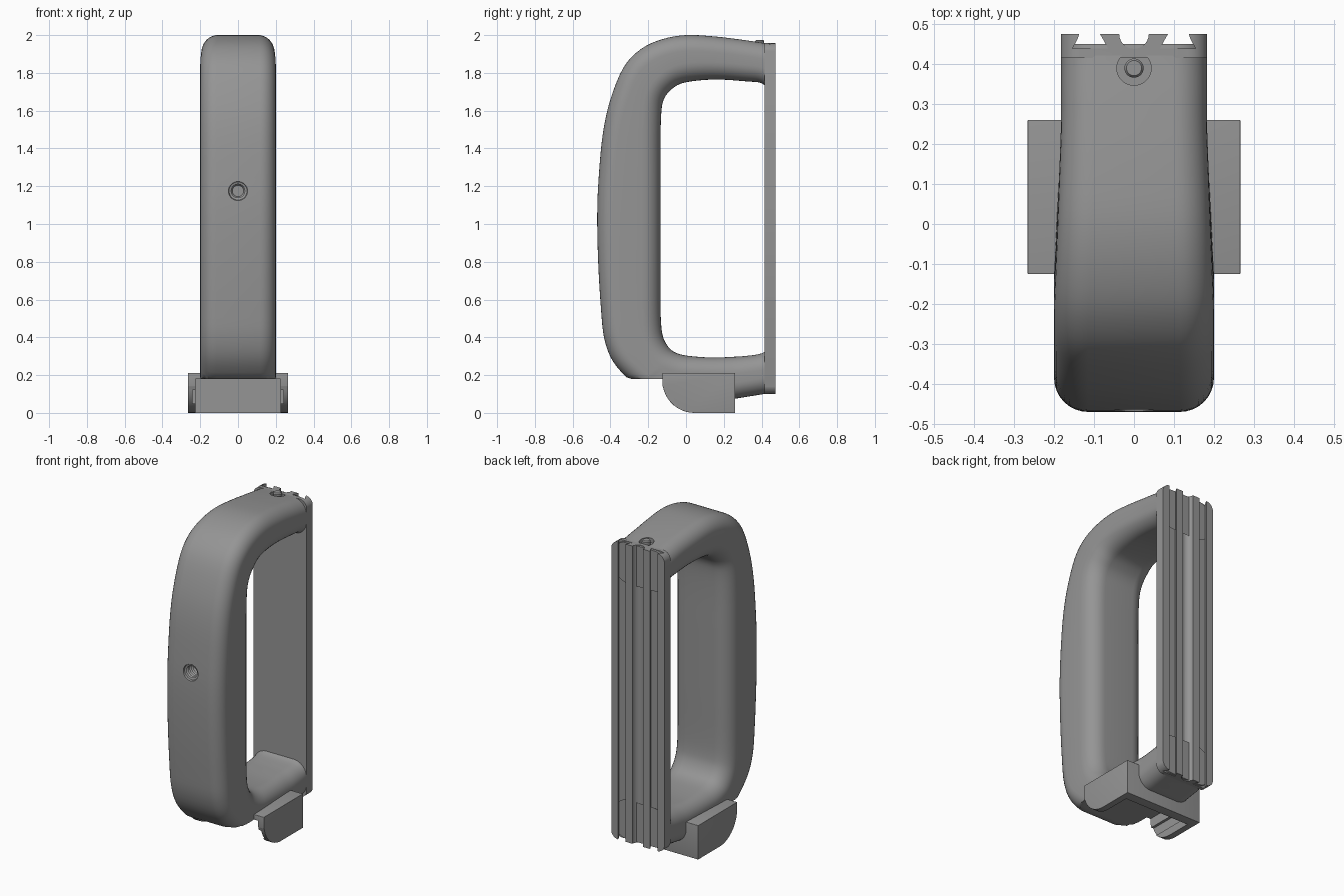
import bpy, bmesh, math
from mathutils import Vector

if "Cube" in bpy.data.objects:
    bpy.data.objects.remove(bpy.data.objects["Cube"])

mat = bpy.data.materials.new("satin grey")
mat.diffuse_color = (0.3, 0.3, 0.3, 1)
mat.use_nodes = True
mat.node_tree.nodes["Principled BSDF"].inputs["Base Color"].default_value = mat.diffuse_color


def make(name, bm):
    bmesh.ops.recalc_face_normals(bm, faces=bm.faces)
    me = bpy.data.meshes.new(name)
    bm.to_mesh(me)
    bm.free()
    ob = bpy.data.objects.new(name, me)
    bpy.context.collection.objects.link(ob)
    me.materials.append(mat)
    return ob


def activate(ob):
    bpy.ops.object.select_all(action='DESELECT')
    ob.select_set(True)
    bpy.context.view_layer.objects.active = ob


def loft(name, rings):
    """Skin closed rings of points and cap both ends."""
    bm = bmesh.new()
    vs = [[bm.verts.new(p) for p in r] for r in rings]
    n = len(vs[0])
    for a, b in zip(vs, vs[1:]):
        for i in range(n):
            bm.faces.new((a[i], a[(i + 1) % n], b[(i + 1) % n], b[i]))
    bm.faces.new(vs[0])
    bm.faces.new(vs[-1][::-1])
    return make(name, bm)


def prism(name, pts, axis, lo, hi):
    def place(p, h):
        q = list(p)
        q.insert(axis, h)
        return q
    return loft(name, [[place(p, h) for p in pts] for h in (lo, hi)])


def rect(a0, b0, a1, b1):
    return [(a0, b0), (a1, b0), (a1, b1), (a0, b1)]


def arc(cx, cy, r, d0, d1, n=8):
    return [(cx + r * math.cos(math.radians(d0 + (d1 - d0) * i / n)),
             cy + r * math.sin(math.radians(d0 + (d1 - d0) * i / n))) for i in range(n + 1)]


def lathe(name, prof, centre, axis, n=32):
    """prof: (radius, height) pairs; axis 1 = along y, 2 = along z."""
    rings = []
    for r, h in prof:
        ring = []
        for i in range(n):
            c, s = r * math.cos(math.tau * i / n), r * math.sin(math.tau * i / n)
            ring.append(Vector(centre) + Vector((c, h, s) if axis == 1 else (c, s, h)))
        rings.append(ring)
    return loft(name, rings)


def modify(ob, kind, **kw):
    activate(ob)
    m = ob.modifiers.new("m", kind)
    for k, v in kw.items():
        setattr(m, k, v)
    bpy.ops.object.modifier_apply(modifier=m.name)


def boolean(ob, tool, op='DIFFERENCE'):
    modify(ob, 'BOOLEAN', object=tool, operation=op, solver='EXACT')
    bpy.data.objects.remove(tool)


def smooth(ob, deg=35):
    activate(ob)
    bpy.ops.object.shade_smooth_by_angle(angle=math.radians(deg))


# Handle: stations of outer (y, z) and inner (y, z), from top rear round to bottom rear
stations = [
    (.45, 1.953, .45, 1.70), (.40, 1.96, .40, 1.745), (.30, 1.975, .32, 1.755),
    (.15, 1.993, .17, 1.765), (.0, 2.0, .05, 1.758), (-.13, 1.977, -.03, 1.742),
    (-.24, 1.925, -.08, 1.71), (-.33, 1.83, -.115, 1.665), (-.40, 1.66, -.13, 1.60),
    (-.44, 1.48, -.135, 1.45), (-.462, 1.25, -.135, 1.24), (-.47, 1.05, -.135, 1.05),
    (-.465, .80, -.135, .80), (-.45, .55, -.135, .57), (-.432, .39, -.13, .45),
    (-.385, .27, -.115, .385), (-.29, .165, -.08, .335), (-.2, .1, -.03, .31),
    (-.06, .09, .05, .298), (.12, .085, .15, .293), (.24, .075, .25, .297),
    (.32, .085, .32, .302), (.40, .098, .40, .315), (.45, .105, .45, .35)]


def catmull(pts, steps):
    out = []
    for i in range(len(pts) - 1):
        p = [Vector(pts[max(0, min(len(pts) - 1, i + k))]) for k in (-1, 0, 1, 2)]
        for s in range(steps):
            t = s / steps
            out.append(.5 * (2 * p[1] + (p[2] - p[0]) * t
                             + (2 * p[0] - 5 * p[1] + 4 * p[2] - p[3]) * t * t
                             + (3 * p[1] - p[0] - 3 * p[2] + p[3]) * t ** 3))
    return out + [Vector(pts[-1])]


def section(oy, oz, iy, iz):
    """Rounded cross-section spanning from the outer to the inner outline."""
    depth = math.hypot(iy - oy, iz - oz)
    w = .2 - .018 * max(0, min(1, (oy + .25) / .5))
    ro, ri = min(.085, depth * .4), min(.10, depth * .4)
    half = arc(w - ro, ro, ro, -90, 0) + arc(w - ri, depth - ri, ri, 0, 90)
    ring = []
    for x, d in half + [(-x, d) for x, d in reversed(half)]:
        y, z = oy + (iy - oy) * d / depth, oz + (iz - oz) * d / depth
        ring.append((x, y, max(z, .18) if y < .22 else z))  # flat underside
    return ring


handle = loft("handle", [section(*s) for s in catmull(stations, 4)])

# Threaded socket in the front of the grip
thread = [(.052, -.04), (.052, 0), (.048, .012)]
for i in range(5):
    thread += [(.036, .016 + i * .016), (.044, .024 + i * .016)]
boolean(handle, lathe("socket_cutter", thread + [(.03, .11)], (0, -.47, 1.175), 1))

# Recess and pin on the top rear
boolean(handle, lathe("recess_cutter", [(.043, -.02), (.043, .06)], (0, .39, 1.96), 2))
smooth(handle)
pin = lathe("top_pin", [(.024, -.04), (.024, .008), (.019, .015)], (0, .39, 1.96), 2)
smooth(pin)

# Rear plate with undercut rails and a round centre groove
side = [(.183, .415), (.183, .475), (.137, .475), (.141, .463), (.154, .439),
        (.065, .439), (.078, .463), (.085, .475)]
notch = arc(0, .475, .037, 0, -180, 12)
plate = prism("rear_plate", side + notch + [(-x, y) for x, y in reversed(side)], 2, .10, 1.957)
r = .05
corners = (arc(.184 - r, 1.957 - r, r, 0, 90) + arc(r - .184, 1.957 - r, r, 90, 180)
           + arc(r - .184, .10 + r, r, 180, 270) + arc(.184 - r, .10 + r, r, 270, 360))
boolean(plate, prism("plate_outline", corners, 1, .3, .6), 'INTERSECT')
smooth(plate)

# Foot: block rounded at the lower front, open channel with side grooves
foot_side = [(.26, 0), (.26, .212), (-.125, .212), (-.125, .14)] + arc(.045, .17, .17, 190, 270, 10)
foot = prism("foot", foot_side, 0, -.266, .266)
modify(foot, 'BEVEL', width=.02, segments=4, limit_method='ANGLE', angle_limit=math.radians(40))
boolean(foot, prism("channel_cutter", rect(-.226, -.1, .226, .18), 0 + 1, -.3, .20))
for s in (-1, 1):
    boolean(foot, prism("groove_cutter", rect(s * .2, .05, s * .242, .12), 1, -.3, .19))
smooth(foot)
